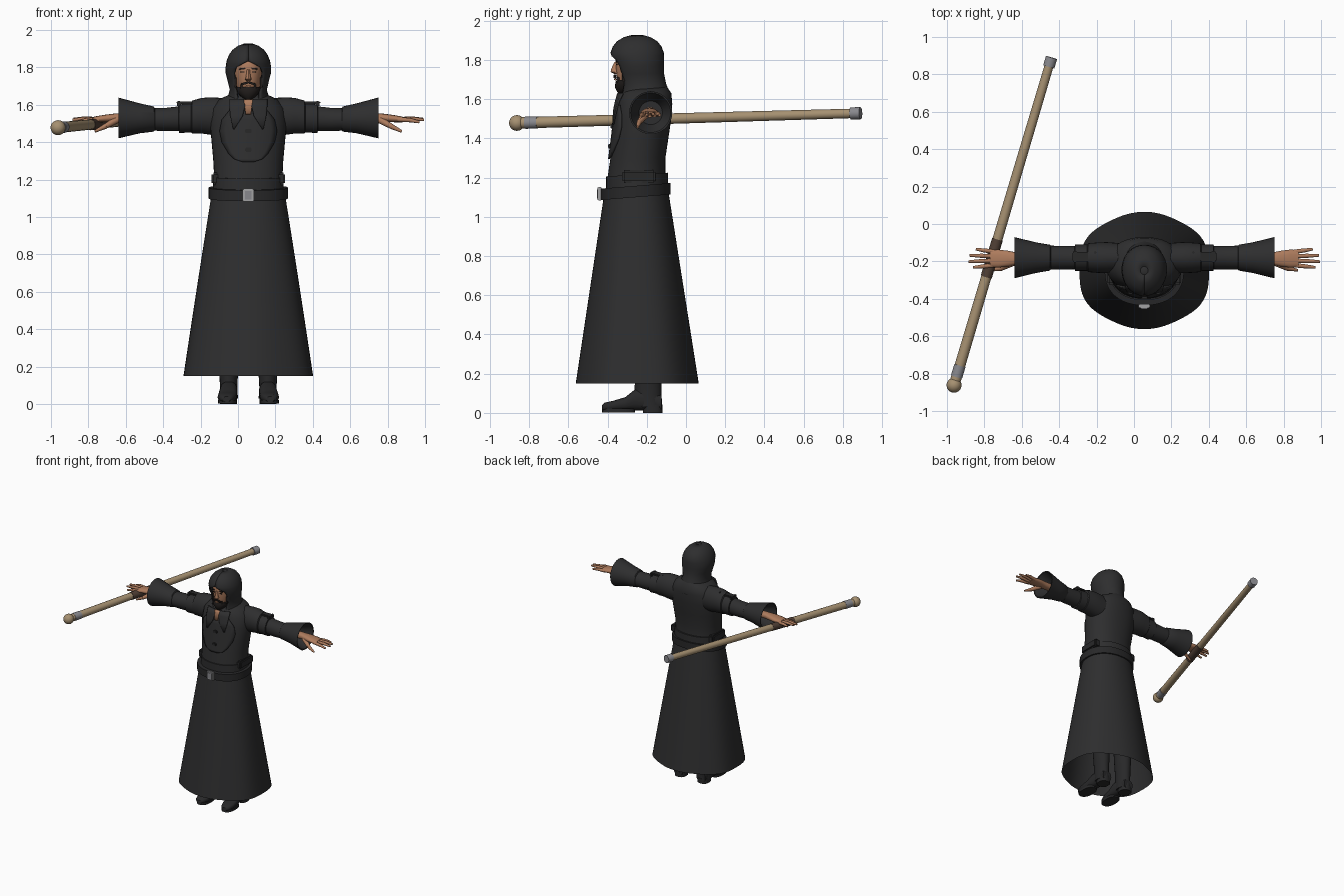
import bpy, bmesh, math
from mathutils import Vector, Matrix

if "Cube" in bpy.data.objects:
    bpy.data.objects.remove(bpy.data.objects["Cube"])

CX = 0.055  # body centre line


def material(name, rgb):
    m = bpy.data.materials.new(name)
    m.diffuse_color = (*rgb, 1)
    m.use_nodes = True
    m.node_tree.nodes["Principled BSDF"].inputs["Base Color"].default_value = m.diffuse_color
    return m


CLOTH = material("charcoal cloth", (0.027, 0.027, 0.028))
LEATHER = material("black leather", (0.021, 0.021, 0.022))
SKIN = material("tan skin", (0.42, 0.2, 0.11))
HAIR = material("black hair", (0.015, 0.012, 0.011))
WOOD = material("pale wood", (0.38, 0.28, 0.165))
GRIP = material("brown grip", (0.08, 0.05, 0.036))
STEEL = material("grey steel", (0.25, 0.25, 0.27))
BUCKLE = material("light steel", (0.36, 0.36, 0.37))


def finish(name, bm, mat, thick=0, angle=0.7, subsurf=0):
    bmesh.ops.recalc_face_normals(bm, faces=bm.faces)
    me = bpy.data.meshes.new(name)
    bm.to_mesh(me)
    bm.free()
    me.materials.append(mat)
    me.shade_smooth()
    me.set_sharp_from_angle(angle=angle)
    ob = bpy.data.objects.new(name, me)
    bpy.context.collection.objects.link(ob)
    if thick:
        mod = ob.modifiers.new("thickness", 'SOLIDIFY')
        mod.thickness, mod.offset = thick, 0
    if subsurf:
        ob.modifiers.new("smooth", 'SUBSURF').levels = subsurf
        ob.modifiers["smooth"].render_levels = subsurf
    return ob


def power(v, p):
    return math.copysign(abs(v) ** (2 / p), v)


def ring(axis, t, a0, a1, b0, b1, p=2.2, n=32, gap=0):
    """Superellipse across an axis; gap leaves the -b side open by that angle."""
    pts = []
    for i in range(n):
        u = gap + (2 * math.pi - 2 * gap) * i / (n - 1 if gap is not 0 and gap else n) - math.pi / 2
        a = (a0 + a1) / 2 + (a1 - a0) / 2 * power(math.cos(u), p)
        b = (b0 + b1) / 2 + (b1 - b0) / 2 * power(math.sin(u), p)
        pts.append({'z': (a, b, t), 'x': (t, a, b), 'y': (a, t, b)}[axis])
    return pts


def loft(name, rings, mat, closed=True, caps=True, **kw):
    bm = bmesh.new()
    vs = [[bm.verts.new(p) for p in r] for r in rings]
    n = len(vs[0])
    for lo, hi in zip(vs, vs[1:]):
        for i in range(n if closed else n - 1):
            j = (i + 1) % n
            bm.faces.new((lo[i], lo[j], hi[j], hi[i]))
    if caps:
        bm.faces.new(vs[0])
        bm.faces.new(vs[-1])
    return finish(name, bm, mat, **kw)


def box(name, loc, size, mat, rot=0, bevel=0.0):
    bm = bmesh.new()
    m = Matrix.Translation(loc) @ Matrix.Rotation(rot, 4, 'Y') @ Matrix.Diagonal((*size, 1))
    bmesh.ops.create_cube(bm, size=1, matrix=m)
    if bevel:
        bmesh.ops.bevel(bm, geom=bm.edges[:], offset=bevel, segments=2, affect='EDGES')
    return finish(name, bm, mat)


def tube(name, p, q, r0, r1, mat, n=20):
    p, q = Vector(p), Vector(q)
    bm = bmesh.new()
    m = Matrix.Translation((p + q) / 2) @ (q - p).to_track_quat('Z', 'Y').to_matrix().to_4x4()
    bmesh.ops.create_cone(bm, cap_ends=True, segments=n, radius1=r0, radius2=r1,
                          depth=(q - p).length, matrix=m)
    return finish(name, bm, mat)


def ball(name, loc, size, mat, n=16):
    bm = bmesh.new()
    bmesh.ops.create_uvsphere(bm, u_segments=n * 2, v_segments=n, radius=1,
                              matrix=Matrix.Translation(loc) @ Matrix.Diagonal((*size, 1)))
    return finish(name, bm, mat)


def body_ring(z, hw, yf, yb, p=2.2, **kw):
    return ring('z', z, CX - hw, CX + hw, yf, yb, p, **kw)


# Skirt: open flared cone with soft folds growing toward the hem
skirt = []
for k in range(9):
    f = k / 8
    r = body_ring(1.13 - 0.98 * f, 0.195 + 0.163 * f, -0.415 - 0.147 * f, -0.09 + 0.155 * f, 2.15, n=64)
    cy = (r[0][1] + r[32][1]) / 2
    skirt.append([(CX + (x - CX) * s, cy + (y - cy) * s, z) for i, (x, y, z) in enumerate(r)
                  for s in [1 + 0.016 * f * (math.cos(6 * math.tau * i / 64) - 1)]])
loft("skirt", skirt, CLOTH, caps=False)

# Torso
TORSO = [(1.10, .196, -.41, -.09), (1.20, .182, -.40, -.105), (1.30, .187, -.385, -.105),
         (1.40, .196, -.372, -.09), (1.50, .205, -.36, -.075), (1.58, .195, -.345, -.07),
         (1.63, .155, -.33, -.075), (1.66, .09, -.30, -.095)]
loft("torso", [body_ring(*r, n=40) for r in TORSO], CLOTH)


def front(x, z):
    """y of the torso front at an offset x from the centre line."""
    for lo, hi in zip(TORSO, TORSO[1:]):
        if lo[0] <= z <= hi[0]:
            f = (z - lo[0]) / (hi[0] - lo[0])
            hw, yf, yb = (lo[i] + (hi[i] - lo[i]) * f for i in (1, 2, 3))
            return (yf + yb) / 2 + (yf - yb) / 2 * max(0, 1 - abs(x / hw) ** 2.2) ** (1 / 2.2)


def plate(name, rows, mat, off, thick=0.009):
    """Plate hugging the chest, from rows of (z, x0, x1)."""
    pts = [[(CX + x, front(x, z) - off, z) for i in range(11)
            for x in [x0 + (x1 - x0) * i / 10]] for z, x0, x1 in rows]
    loft(name, pts, mat, closed=False, caps=False, thick=thick)


BIB = [(1.295, .03), (1.31, .075), (1.34, .105), (1.40, .14), (1.46, .152), (1.52, .14), (1.57, .1)]
plate("chest_bib", [(z, -w, w) for z, w in BIB], CLOTH, 0.007)
plate("neck_skin", [(1.55, -.014, .014), (1.61, -.022, .022), (1.628, -.024, .024)], SKIN, 0.016)
for s, side in ((1, "left"), (-1, "right")):
    plate(side + "_lapel", [(1.47, s * .075, s * .08), (1.54, s * .03, s * .095),
                            (1.59, s * .018, s * .1), (1.63, s * .02, s * .1)], CLOTH, 0.016)
for z in (1.46, 1.36):
    box("chest_toggle", (CX, front(0, z) - .014, z), (.035, .014, .022), LEATHER, bevel=.004)

# Jacket hem, belt and buckle
def band(name, z0, z1, hw, yf, yb, mat, tilt):
    rs = [body_ring(z, hw - d, yf + d, yb - d, n=48)
          for z, d in ((z0, .03), (z0, 0), (z1, 0), (z1, .03))]
    loft(name, [[(x, y, z + tilt * (y + .25)) for x, y, z in r] for r in rs], mat, caps=False)


band("jacket_hem", 1.155, 1.215, .189, -.407, -.092, CLOTH, .06)
band("belt", 1.1, 1.158, .212, -.435, -.078, LEATHER, .08)
box("belt_buckle", (CX, -.44, 1.117), (.06, .02, .07), BUCKLE, bevel=.004)
box("buckle_plate", (CX, -.451, 1.117), (.036, .006, .046), STEEL)

# Hood: crown closed, lower rings open around the face
HOOD = [(1.57, .135, -.335, -.075, 22), (1.63, .108, -.335, -.09, 30), (1.68, .093, -.34, -.108, 42),
        (1.73, .105, -.352, -.118, 42), (1.77, .115, -.365, -.117, 40), (1.80, .116, -.372, -.117, 33),
        (1.82, .113, -.378, -.118, 14), (1.835, .110, -.379, -.119, .01), (1.865, .098, -.368, -.13, .01),
        (1.89, .08, -.348, -.15, .01), (1.91, .053, -.315, -.183, .01), (1.922, .02, -.27, -.228, .01)]
loft("hood", [body_ring(z, hw, yf, yb, 2.05, n=33, gap=math.radians(g))
              for z, hw, yf, yb, g in HOOD], CLOTH, closed=False, caps=False, thick=.012)
ball("hood_tip", (CX, -.25, 1.917), (.03, .03, .01), CLOTH, 8)

# Head and face
HEAD = [(1.58, .045, -.29, -.17), (1.64, .045, -.315, -.17), (1.66, .05, -.338, -.16),
        (1.70, .066, -.352, -.15), (1.75, .076, -.358, -.145), (1.79, .079, -.361, -.145),
        (1.83, .074, -.357, -.15), (1.85, .06, -.34, -.16)]
loft("head", [body_ring(*r, n=24) for r in HEAD], SKIN, subsurf=1)
loft("nose", [ring('z', z, CX - w, CX + w, y, -.34, 2, 10) for z, w, y in
              ((1.728, .011, -.365), (1.737, .018, -.384), (1.75, .013, -.383), (1.79, .008, -.364))], SKIN)
BEARD = [(1.628, .015, -.345, -.29), (1.64, .035, -.353, -.26), (1.66, .054, -.362, -.24),
         (1.685, .066, -.36, -.24), (1.696, .069, -.354, -.24)]
loft("beard", [body_ring(*r, n=24) for r in BEARD], HAIR)
box("lips", (CX, -.36, 1.700), (.03, .012, .01), SKIN, bevel=.003)
for s in (1, -1):
    box("moustache", (CX + s * .018, -.362, 1.715), (.04, .016, .012), HAIR, s * .3, .003)
    box("moustache_end", (CX + s * .036, -.347, 1.698), (.011, .014, .03), HAIR, 0, .003)
    box("sideburn", (CX + s * .069, -.312, 1.72), (.012, .03, .06), HAIR, 0, .003)
    box("eyebrow", (CX + s * .032, -.352, 1.793), (.036, .012, .008), HAIR, s * .12, .002)
    box("eye", (CX + s * .031, -.353, 1.776), (.02, .006, .007), HAIR)

# Arms, hands and boots, mirrored across the body
for s, side in ((1, "left"), (-1, "right")):
    def X(d):
        return CX + s * d

    # Sleeve rings: distance, centre z, half depth, half height; the end folds inside
    SLEEVE = [(.10, 1.535, .075, .10), (.20, 1.54, .083, .10), (.25, 1.542, .081, .095),
              (.30, 1.535, .077, .088), (.305, 1.53, .07, .078), (.37, 1.526, .07, .076),
              (.372, 1.526, .062, .066), (.44, 1.522, .063, .062), (.50, 1.522, .064, .06),
              (.505, 1.524, .069, .067), (.58, 1.528, .082, .08), (.695, 1.53, .11, .109),
              (.693, 1.53, .102, .101), (.60, 1.53, .06, .06)]
    loft(side + "_sleeve", [ring('x', X(d), -.18 - ry, -.18 + ry, z - rz, z + rz, 2, 28)
                            for d, z, ry, rz in SLEEVE], CLOTH)
    box(side + "_shoulder_strap", (X(.315), -.175, 1.612), (.14, .05, .014), LEATHER, bevel=.004)
    box(side + "_strap_loop", (X(.37), -.175, 1.605), (.02, .062, .03), LEATHER, bevel=.004)
    box(side + "_strap_mount", (X(.26), -.175, 1.61), (.02, .06, .04), LEATHER, bevel=.004)
    box(side + "_pouch", (X(.172), -.24, 1.205), (.05, .17, .065), LEATHER, bevel=.01)

    PALM = [(.58, 1.532, .03, .026), (.68, 1.532, .032, .024), (.73, 1.53, .042, .022),
            (.78, 1.526, .048, .019), (.825, 1.522, .046, .015)]
    loft(side + "_palm", [ring('x', X(d), -.185 - ry, -.185 + ry, z - rz, z + rz, 2.4, 16)
                          for d, z, ry, rz in PALM], SKIN)
    for k, (y0, y1, d, z) in enumerate(((-.220, -.232, .915, 1.508), (-.196, -.201, .94, 1.52),
                                        (-.172, -.168, .935, 1.524), (-.149, -.135, .90, 1.518))):
        a, b = Vector((X(.80), y0, 1.522)), Vector((X(d), y1, z))
        mid = a.lerp(b, .55) + Vector((0, 0, .004))
        tube(side + "_finger", a, mid, .0125, .0115, SKIN, 10)
        tube(side + "_fingertip", mid, b, .0115, .007, SKIN, 10)
        ball(side + "_knuckle", mid, (.0115,) * 3, SKIN, 5)
    t0, t1, t2 = (X(.70), -.205, 1.522), (X(.765), -.237, 1.485), (X(.82), -.247, 1.458)
    tube(side + "_thumb", t0, t1, .02, .014, SKIN, 10)
    tube(side + "_thumb_tip", t1, t2, .014, .007, SKIN, 10)
    ball(side + "_thumb_joint", t1, (.014,) * 3, SKIN, 5)

    # Boots: leg shaft, foot, sole and heel
    bx = X(.105)
    loft(side + "_boot_shaft", [ring('z', z, bx - w, bx + w, y0, y1, 2, 20) for z, w, y0, y1 in
         ((.03, .05, -.25, -.12), (.09, .046, -.265, -.125), (.16, .05, -.26, -.125),
          (.32, .06, -.27, -.12), (.45, .066, -.27, -.12), (.6, .07, -.28, -.11))], LEATHER)
    loft(side + "_foot", [ring('y', y, bx - w + s * o, bx + w + s * o, .012, z, 2.6, 20) for y, w, z, o in
         ((-.428, .02, .04, .012), (-.415, .036, .052, .012), (-.37, .05, .062, .009), (-.31, .05, .08, .005),
          (-.26, .046, .12, 0), (-.2, .045, .12, 0), (-.125, .04, .09, 0))], LEATHER)
    loft(side + "_sole", [ring('z', z, bx - .048 + s * .008, bx + .05 + s * .008, -.428, -.26, 2.4, 20)
                          for z in (.002, .022)], LEATHER)
    loft(side + "_heel", [ring('z', z, bx - .045, bx + .045, -.22, -.12, 2.6, 20)
                          for z in (0, .04)], LEATHER)

# Staff held across the right hand
A, B = Vector((-.962, -.862, 1.478)), Vector((-.441, .89, 1.528))


def at(f):
    return A.lerp(B, f)


tube("staff_shaft", at(.0), at(.99), .029, .024, WOOD)
ball("staff_knob", at(0), (.04,) * 3, WOOD)
tube("staff_collar", at(.025), at(.06), .031, .031, STEEL)
tube("staff_end_cap", at(.972), at(1), .031, .031, STEEL)
tube("staff_grip", at(.33), at(.445), .0305, .029, GRIP)
